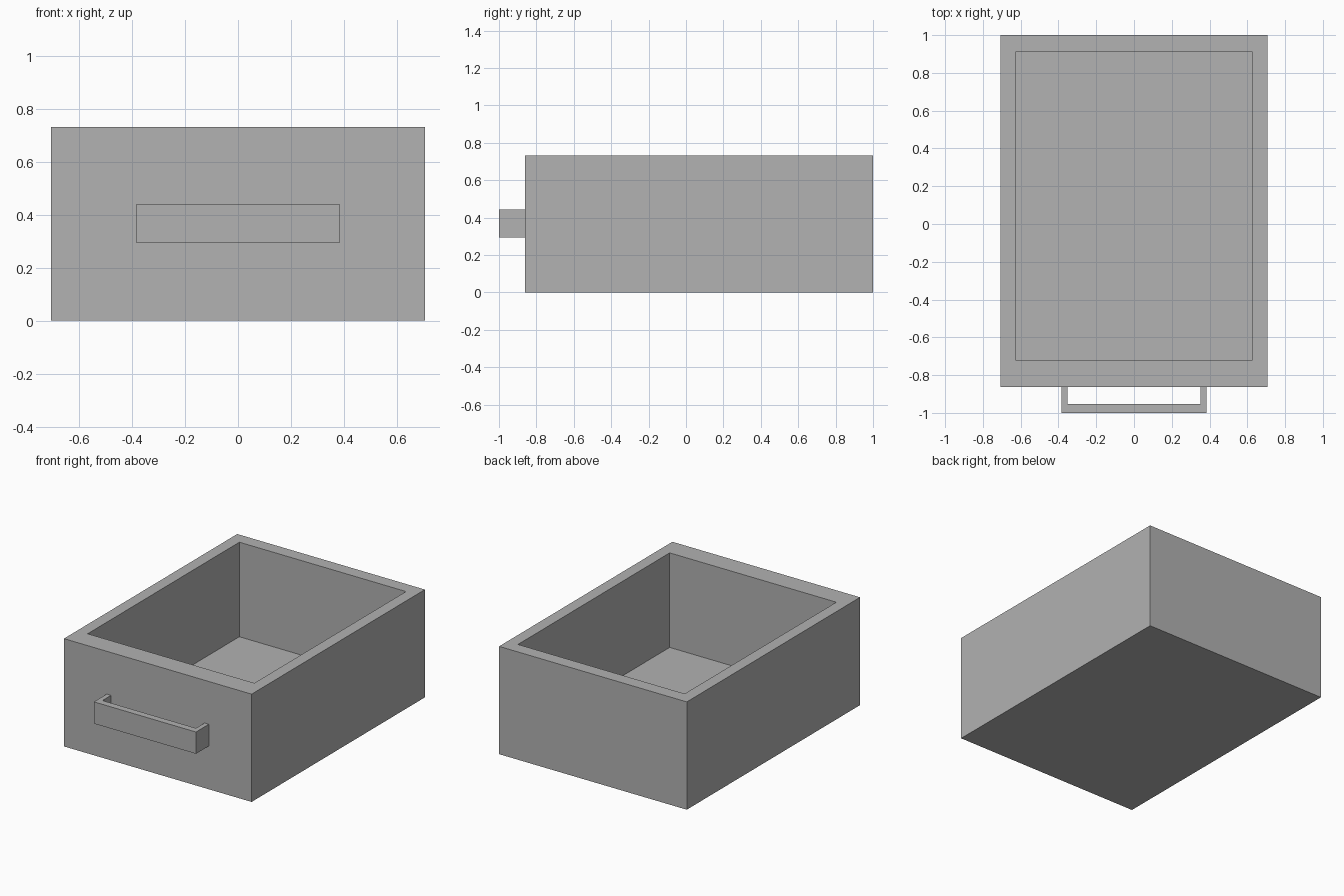
import bpy, bmesh
from mathutils import Vector

if "Cube" in bpy.data.objects:
    bpy.data.objects.remove(bpy.data.objects["Cube"], do_unlink=True)

# Single plain grey
GREY = (0.445, 0.445, 0.445, 1.0)
grey = bpy.data.materials.new("plain_grey")
grey.use_nodes = True
grey.diffuse_color = GREY
grey.node_tree.nodes["Principled BSDF"].inputs["Base Color"].default_value = GREY

# Main measurements
HALF_W, FRONT, BACK, HEIGHT = 0.706, -0.862, 1.0, 0.733
IN_HALF_W, IN_FRONT, IN_BACK, FLOOR = 0.627, -0.72, 0.91, 0.09
GRIP_HALF_W, GRIP_IN, GRIP_Y, GRIP_BACK = 0.384, 0.352, -1.0, -0.954
GRIP_LOW, GRIP_HIGH = 0.294, 0.442


def rectangle(half_w, front, back):
    return [(-half_w, front), (half_w, front), (half_w, back), (-half_w, back)]


def extrude_profile(bm, profile, low, high):
    """Raise a flat outline into a solid and return its top face."""
    base = bm.faces.new([bm.verts.new((x, y, low)) for x, y in profile])
    raised = bmesh.ops.extrude_face_region(bm, geom=[base], use_keep_orig=True)["geom"]
    verts = [g for g in raised if isinstance(g, bmesh.types.BMVert)]
    bmesh.ops.translate(bm, verts=verts, vec=Vector((0, 0, high - low)))
    return next(g for g in raised if isinstance(g, bmesh.types.BMFace))


def finish(bm, name):
    bmesh.ops.recalc_face_normals(bm, faces=bm.faces[:])
    mesh = bpy.data.meshes.new(name)
    bm.to_mesh(mesh)
    bm.free()
    mesh.materials.append(grey)
    obj = bpy.data.objects.new(name, mesh)
    bpy.context.collection.objects.link(obj)
    return obj


# Drawer box: solid block, rim inset on top, then the cavity pushed down
bm = bmesh.new()
top = extrude_profile(bm, rectangle(HALF_W, FRONT, BACK), 0, HEIGHT)
bm.normal_update()
bmesh.ops.inset_individual(bm, faces=[top], thickness=0.05)
middle = (FRONT + BACK) / 2
for v in top.verts:
    v.co.x = IN_HALF_W if v.co.x > 0 else -IN_HALF_W
    v.co.y = IN_BACK if v.co.y > middle else IN_FRONT
cavity = bmesh.ops.extrude_discrete_faces(bm, faces=[top])["faces"][0]
for v in cavity.verts:
    v.co.z = FLOOR
finish(bm, "drawer_box")

# Handle: U-shaped outline meeting the front panel
right_half = [(GRIP_HALF_W, GRIP_Y), (GRIP_HALF_W, FRONT),
              (GRIP_IN, FRONT), (GRIP_IN, GRIP_BACK)]
left_half = [(-x, y) for x, y in reversed(right_half)]
bm = bmesh.new()
extrude_profile(bm, right_half + left_half, GRIP_LOW, GRIP_HIGH)
finish(bm, "drawer_handle")
